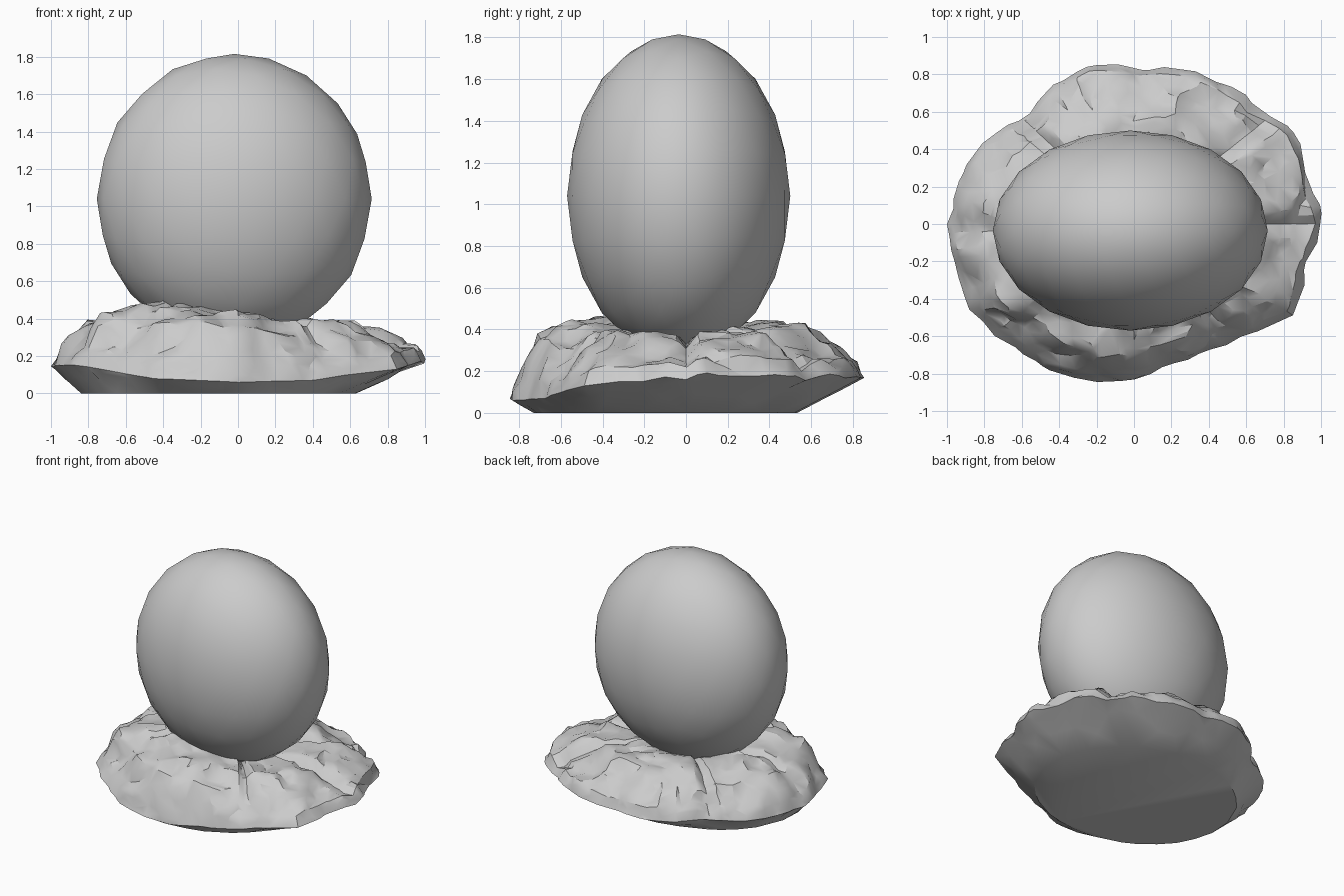
import bpy, bmesh, math
from mathutils import Vector, noise

cube = bpy.data.objects.get("Cube")
if cube:
    bpy.data.objects.remove(cube, do_unlink=True)

# One stone grey
grey = bpy.data.materials.new("stone_grey")
grey.use_nodes = True
colour = (0.6, 0.6, 0.6, 1)
grey.diffuse_color = colour
grey.node_tree.nodes["Principled BSDF"].inputs["Base Color"].default_value = colour


def finish(bm, name, angle, keep=1):
    """Make the object, chisel it to irregular facets if asked, and shade it."""
    mesh = bpy.data.meshes.new(name)
    bmesh.ops.recalc_face_normals(bm, faces=bm.faces[:])
    bm.to_mesh(mesh)
    bm.free()
    obj = bpy.data.objects.new(name, mesh)
    bpy.context.collection.objects.link(obj)
    mesh.materials.append(grey)
    bpy.ops.object.select_all(action="DESELECT")
    obj.select_set(True)
    bpy.context.view_layer.objects.active = obj
    if keep < 1:
        obj.modifiers.new("facets", "DECIMATE").ratio = keep
        bpy.ops.object.modifier_apply(modifier="facets")
    bpy.ops.object.shade_smooth_by_angle(angle=math.radians(angle))


def around(values, angle):
    """Interpolate a closed list of evenly spaced values."""
    t = angle / math.tau * len(values) % len(values)
    i = int(t)
    return values[i] + (values[(i + 1) % len(values)] - values[i]) * (t - i)


# Egg-shaped boulder
bm = bmesh.new()
bmesh.ops.create_icosphere(bm, subdivisions=3, radius=1)
for v in bm.verts:
    v.co = Vector((-0.02 + 0.735 * v.co.x, -0.035 + 0.535 * v.co.y, 1.04 + 0.775 * v.co.z))
finish(bm, "round_boulder", 60)

# Rock base: outline, rim height and crown height, counter-clockwise from +x
OUTLINE = [1.0, .96, .99, .9, .88, .865, .84, .88, .86, .8, .91, .97,
           1.0, .98, .99, .9, .9, .88, .84, .77, .78, .84, .98, .95]
RIM = [.18, .18, .17, .17, .16, .15, .15, .15, .08, .06, .07, .13]
CROWN = [.39, .4, .42, .43, .43, .43, .45, .47, .46, .44, .4, .38]
# How far the flanks drop below the crown: steep on the left, sloping on the right
FLANK = [.1, .1, .1, .1, .09, .06, .05, .06, .08, .1, .1, .1]
CREASES = [math.radians(a) for a in (0, 38, 137, 182, 222, 310)]
SEGMENTS, STEPS = 132, 6


def profile(a):
    """Cross-section from the flat underside over the rim to the middle."""
    out, rim, top = around(OUTLINE, a), around(RIM, a), around(CROWN, a)
    drop = around(FLANK, a)
    edge = Vector((out * math.cos(a), out * math.sin(a), rim))
    foot = Vector((-.1 + .74 * math.cos(a), -.1 + .63 * math.sin(a), 0))
    if foot.length > out * .92:
        foot *= out * .92 / foot.length
    ring = lambda k, z: Vector((edge.x * k, edge.y * k, z))
    return [Vector((-.1, -.1, 0)), foot, edge, ring(.96, rim + .08),
            ring(.82, top - drop), ring(.63, top - .01), ring(.42, top - .01), Vector((0, 0, .34))]


def roughen(p, a):
    """Lumps, creased ledges and the clefts between neighbouring rocks."""
    weight = min(1, p.z / .08)
    lump = noise.noise(p * 4.5) * .04
    near = noise.voronoi(p * 3.6)[0]
    crack = (near[1] - near[0]) * .06 - .015
    ledge = .012 - abs(noise.noise(p * Vector((7, 7, 7)).x)) * .05
    gap = min(abs(math.remainder(a - c, math.tau)) for c in CREASES)
    cleft = -.05 * max(0, 1 - gap / .08)
    bump = (lump + crack + ledge) * weight
    side = Vector((p.x, p.y, 0)).normalized() * bump * .5
    lift = (bump * .8 + cleft * weight) * min(1, max(0, p.z - .12) / .15)
    moved = p + side + Vector((0, 0, lift))
    moved.x = max(-1, min(1, moved.x))
    return moved


bm = bmesh.new()
rings = []
for i in range(SEGMENTS):
    a = math.tau * i / SEGMENTS
    pts = profile(a)
    line = [p.lerp(q, k / STEPS) for p, q in zip(pts, pts[1:]) for k in range(STEPS)]
    rings.append([bm.verts.new(roughen(p, a)) for p in line[1:]])
bottom = bm.verts.new((-.1, -.1, 0))
middle = bm.verts.new((0, 0, .34))
for one, two in zip(rings, rings[1:] + rings[:1]):
    bm.faces.new((bottom, one[0], two[0]))
    bm.faces.new((middle, two[-1], one[-1]))
    for j in range(len(one) - 1):
        bm.faces.new((one[j], one[j + 1], two[j + 1], two[j]))
finish(bm, "rock_base", 30, keep=.2)
